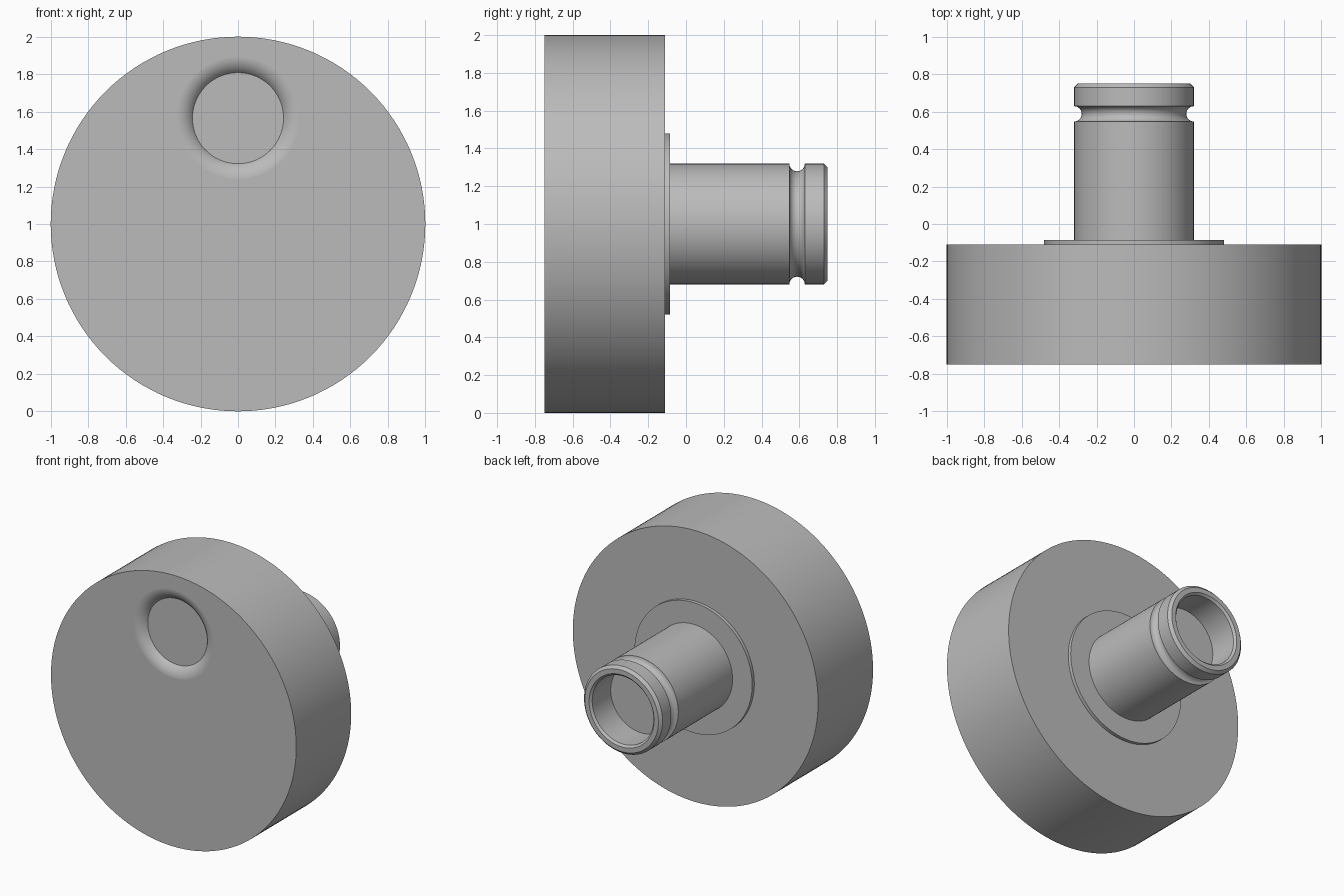
import bpy, bmesh, math

if "Cube" in bpy.data.objects:
    bpy.data.objects.remove(bpy.data.objects["Cube"])

STEEL = (0.5, 0.5, 0.5, 1)
steel = bpy.data.materials.new("grey steel")
steel.use_nodes = True
steel.diffuse_color = STEEL
steel.node_tree.nodes["Principled BSDF"].inputs["Base Color"].default_value = STEEL


def lathe(name, profile, z, segments=128):
    """Revolve (radius, y) points about a y axis at height z and cap both ends."""
    bm = bmesh.new()
    rings = []
    for r, y in profile:
        angles = [2 * math.pi * i / segments for i in range(segments)]
        rings.append([bm.verts.new((r * math.cos(a), y, r * math.sin(a))) for a in angles])
    for lower, upper in zip(rings, rings[1:]):
        for i in range(segments):
            j = (i + 1) % segments
            bm.faces.new((lower[i], lower[j], upper[j], upper[i]))
    bm.faces.new(rings[0])
    bm.faces.new(rings[-1])
    bmesh.ops.recalc_face_normals(bm, faces=bm.faces)
    mesh = bpy.data.meshes.new(name)
    bm.to_mesh(mesh)
    bm.free()
    mesh.materials.append(steel)
    obj = bpy.data.objects.new(name, mesh)
    bpy.context.collection.objects.link(obj)
    obj.location.z = z
    bpy.ops.object.select_all(action="DESELECT")
    obj.select_set(True)
    bpy.context.view_layer.objects.active = obj
    bpy.ops.object.shade_smooth_by_angle(angle=math.radians(30))
    return obj


# Wide round head
FRONT, BACK = -0.75, -0.11
head = lathe("head_disc", [(1, FRONT), (1, BACK)], 1)

# Finger dimple: rounded rim that curves down to a flat floor
RIM, ROUND, SWEEP, STEPS = 0.33, 0.105, math.radians(56), 12
dimple = [(RIM + 0.01, FRONT - 0.1), (RIM + 0.01, FRONT - 0.0005)]
for i in range(STEPS + 1):
    a = SWEEP * i / STEPS
    dimple.append((RIM - ROUND * math.sin(a), FRONT - 0.0002 + ROUND * (1 - math.cos(a))))
cutter = lathe("dimple_cutter", dimple, 1.565)
cutter.hide_render = True
cutter.hide_set(True)
cut = head.modifiers.new("dimple", "BOOLEAN")
cut.operation = "DIFFERENCE"
cut.solver = "EXACT"
cut.object = cutter
normals = head.modifiers.new("flat faces", "WEIGHTED_NORMAL")
normals.keep_sharp = True

# Thin shoulder behind the head
lathe("shoulder_washer", [(0.48, BACK - 0.02), (0.48, -0.085)], 1)

# Hollow shaft with a round groove and a chamfered tip
SHAFT, GROOVE_Y, GROOVE = 0.32, 0.588, 0.041
shaft = [(SHAFT, BACK)]
for i in range(13):
    a = math.pi * i / 12
    shaft.append((SHAFT - GROOVE * math.sin(a), GROOVE_Y - GROOVE * math.cos(a)))
shaft += [(SHAFT, 0.73), (0.3, 0.75), (0.265, 0.75), (0.25, 0.735), (0.25, 0.52)]
lathe("hollow_shaft", shaft, 1)
